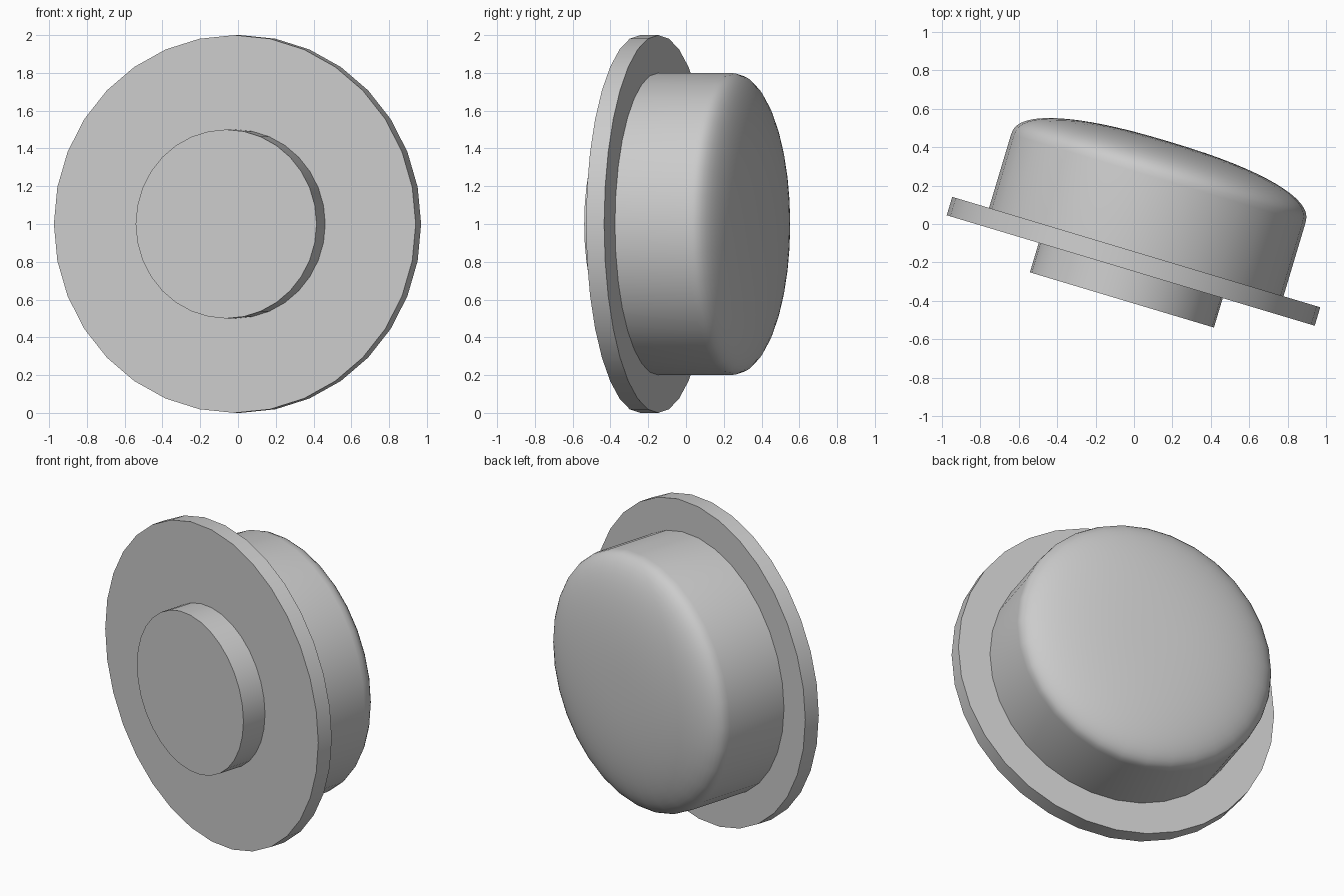
import bpy
import bmesh
from math import cos, sin, pi, radians
from mathutils import Matrix

cube = bpy.data.objects.get("Cube")
if cube:
    bpy.data.objects.remove(cube, do_unlink=True)

SIDES = 32

# One plain grey for the whole model
grey = bpy.data.materials.new("plain grey")
grey.use_nodes = True
grey.diffuse_color = (0.6, 0.6, 0.6, 1)
grey.node_tree.nodes["Principled BSDF"].inputs["Base Color"].default_value = grey.diffuse_color

# Shared axis: lies flat, turned away from +y toward +x
PLACE = (Matrix.Translation((-0.0, -0.242, 1.0))
         @ Matrix.Rotation(radians(-16.7), 4, "Z")
         @ Matrix.Rotation(radians(-90), 4, "X"))
PLACE.translation.x = -0.017


def turned_part(name, profile):
    """Turn (radius, distance along axis) points into a closed round part."""
    bm = bmesh.new()
    rings = []
    for r, t in profile:
        if r < 0.001:
            rings.append([bm.verts.new((0, 0, t))])
        else:
            angles = [2 * pi * i / SIDES for i in range(SIDES)]
            rings.append([bm.verts.new((r * cos(a), r * sin(a), t)) for a in angles])
    for low, high in zip(rings, rings[1:]):
        for i in range(SIDES):
            j = (i + 1) % SIDES
            if len(high) == 1:
                bm.faces.new((low[i], low[j], high[0]))
            else:
                bm.faces.new((low[i], low[j], high[j], high[i]))
    bm.faces.new(rings[0][::-1])
    if len(rings[-1]) > 1:
        bm.faces.new(rings[-1])
    bmesh.ops.recalc_face_normals(bm, faces=bm.faces)
    mesh = bpy.data.meshes.new(name)
    bm.to_mesh(mesh)
    bm.free()
    mesh.materials.append(grey)
    obj = bpy.data.objects.new(name, mesh)
    obj.matrix_world = PLACE
    bpy.context.collection.objects.link(obj)
    bpy.ops.object.select_all(action="DESELECT")
    obj.select_set(True)
    bpy.context.view_layer.objects.active = obj
    bpy.ops.object.shade_smooth_by_angle(angle=radians(35))
    return obj


# Wide flange and small front boss
turned_part("flange", [(1.0, 0.0), (1.0, 0.1)])
turned_part("front_boss", [(0.5, -0.16), (0.5, 0.0)])

# Rear drum with a soft domed end
STEPS = 16
POWER = 2 / 2.35
dome = [(0.8 * max(cos(k * pi / 2 / STEPS), 0) ** POWER,
         0.5 + 0.2 * sin(k * pi / 2 / STEPS) ** POWER) for k in range(STEPS + 1)]
turned_part("domed_drum", [(0.8, 0.1)] + dome)
